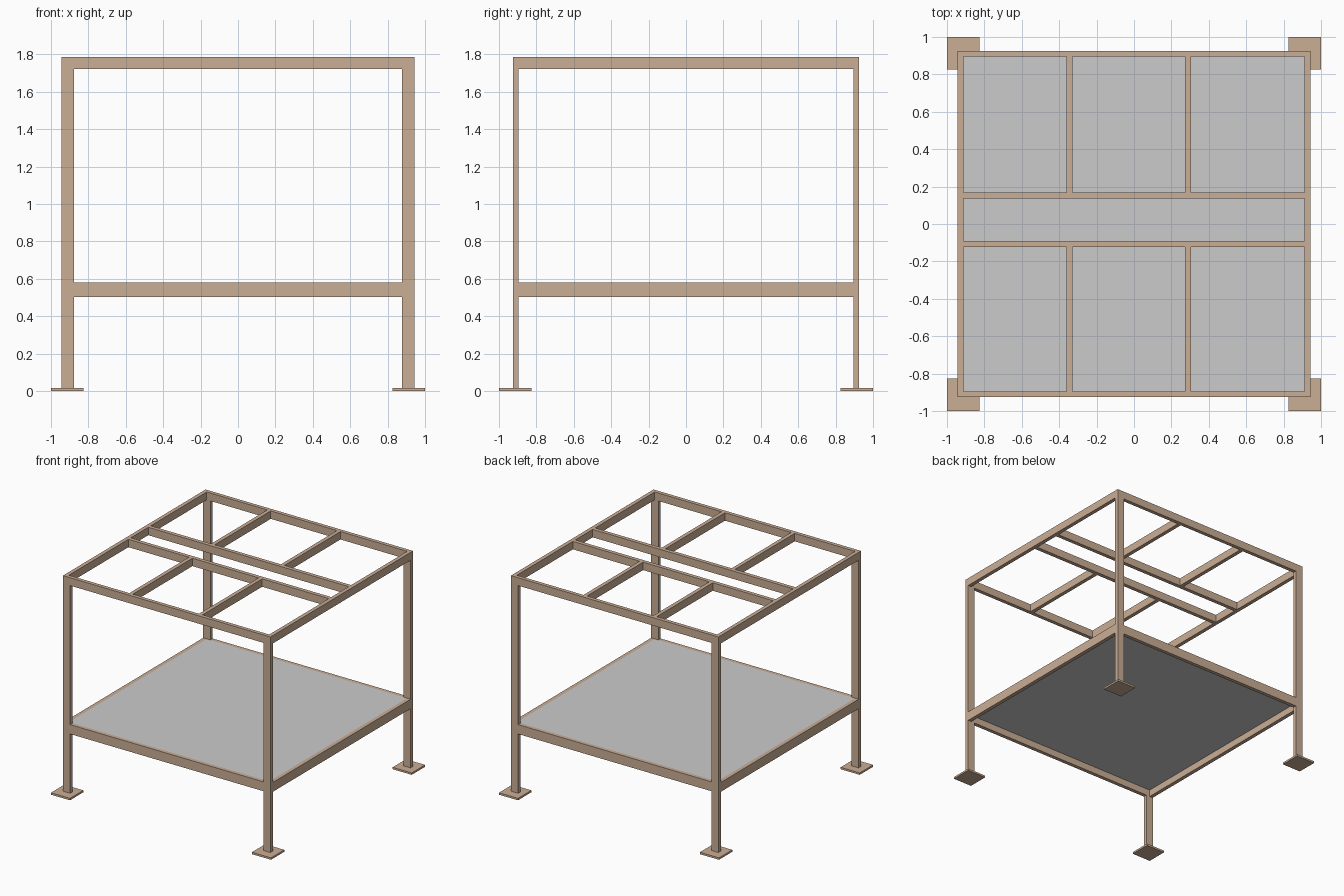
import bpy

if "Cube" in bpy.data.objects:
    bpy.data.objects.remove(bpy.data.objects["Cube"])

wood = bpy.data.materials.new("tan_wood")
wood.diffuse_color = (0.59, 0.42, 0.30, 1)
wood.use_nodes = True
wood.node_tree.nodes["Principled BSDF"].inputs["Base Color"].default_value = wood.diffuse_color


def box(name, x0, x1, y0, y1, z0, z1, mat=wood):
    """Axis-aligned box from its extents."""
    bpy.ops.mesh.primitive_cube_add(
        size=1, location=((x0 + x1) / 2, (y0 + y1) / 2, (z0 + z1) / 2))
    ob = bpy.context.object
    ob.name = name
    ob.scale = (x1 - x0, y1 - y0, z1 - z0)
    bpy.ops.object.transform_apply(location=False, rotation=False, scale=True)
    if mat:
        ob.data.materials.append(mat)
    return ob


def mirrored(name, sx, sy, x0, x1, y0, y1, z0, z1):
    """Box given in the +x +y quadrant, placed by sign."""
    xs, ys = sorted((sx * x0, sx * x1)), sorted((sy * y0, sy * y1))
    return box(name, *xs, *ys, z0, z1)


OX, OY = 0.943, 0.926        # outer frame half sizes
IX, IY = 0.911, 0.895        # inner faces of the rails
FOOT, LOW0, LOW1, TOP0, TOP1 = 0.016, 0.503, 0.58, 1.722, 1.787

# Corner posts on square foot plates
for sx, side in ((-1, "left"), (1, "right")):
    for sy, end in ((-1, "front"), (1, "back")):
        mirrored(f"{end}_{side}_foot", sx, sy, 0.827, 1, 0.827, 1, 0, FOOT)
        mirrored(f"{end}_{side}_post", sx, sy, 0.878, OX, IY, OY, FOOT, TOP0)

# Top frame and lower shelf frame
for sy, end in ((-1, "front"), (1, "back")):
    mirrored(f"{end}_top_rail", 1, sy, -OX, OX, IY, OY, TOP0, TOP1)
    mirrored(f"{end}_lower_rail", 1, sy, -OX, OX, IY, OY, LOW0, LOW1)
for sx, side in ((-1, "left"), (1, "right")):
    mirrored(f"{side}_top_rail", sx, 1, IX, OX, -IY, IY, TOP0, TOP1)
    mirrored(f"{side}_lower_rail", sx, 1, IX, OX, -IY, IY, LOW0, LOW1)

# Two long beams across the top
box("back_beam", -IX, IX, 0.136, 0.168, TOP0, TOP1)
box("front_beam", -IX, IX, -0.122, -0.09, TOP0, TOP1)

# Short joists between the beams and the outer rails
for x0, x1, side in ((-0.361, -0.329, "left"), (0.273, 0.305, "right")):
    box(f"back_{side}_joist", x0, x1, 0.168, IY, TOP0, TOP1)
    box(f"front_{side}_joist", x0, x1, -IY, -0.122, TOP0, TOP1)

# Shelf panel set inside the lower frame
box("shelf_panel", -IX, IX, -IY, IY, 0.56, LOW1, None)
